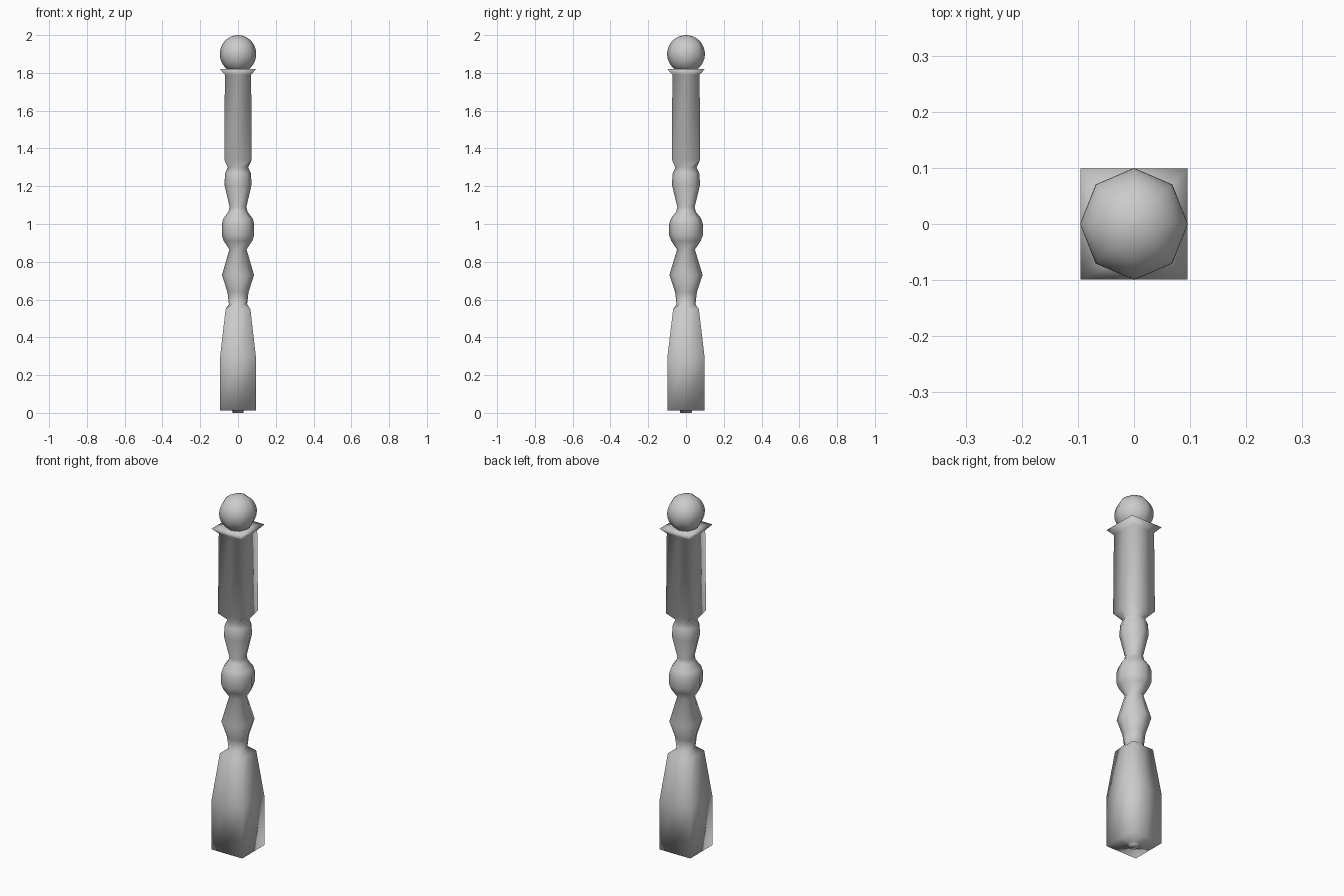
import bpy, bmesh, math

if "Cube" in bpy.data.objects:
    bpy.data.objects.remove(bpy.data.objects["Cube"])

SIDES = 8
SX, SY = 0.965, 1.0   # post is slightly narrower in x


def ring(bm, z, r, square):
    """Eight points: an octagon of radius r, or a square of half-width r with mid points."""
    verts = []
    for i in range(SIDES):
        a = i * math.tau / SIDES
        k = r * (math.sqrt(2) if square and i % 2 else 1)
        verts.append(bm.verts.new((k * math.cos(a) * SX, k * math.sin(a) * SY, z)))
    return verts


def loft(name, sections):
    bm = bmesh.new()
    rings = [ring(bm, *s) for s in sections]
    for a, b in zip(rings, rings[1:]):
        for i in range(SIDES):
            j = (i + 1) % SIDES
            bm.faces.new((a[i], a[j], b[j], b[i]))
    bm.faces.new(rings[0][::-1])
    bm.faces.new(rings[-1])
    bmesh.ops.recalc_face_normals(bm, faces=bm.faces)
    for f in bm.faces:
        f.smooth = True
    me = bpy.data.meshes.new(name)
    bm.to_mesh(me)
    bm.free()
    ob = bpy.data.objects.new(name, me)
    bpy.context.collection.objects.link(ob)
    return ob


S, R = True, False   # square / round section

# Foot peg, square base, turned middle, square shaft and flared cap
loft("turned_post", [
    (0.0, 0.03, R), (0.012, 0.032, R), (0.012, 0.099, S), (0.29, 0.099, S),
    (0.55, 0.068, S), (0.575, 0.05, R), (0.64, 0.058, R),
    (0.73, 0.088, R), (0.865, 0.047, R),
    (0.91, 0.078, R), (0.94, 0.089, R), (1.0, 0.089, R), (1.03, 0.08, R),
    (1.065, 0.052, R), (1.09, 0.046, R),
    (1.21, 0.075, R), (1.27, 0.070, R), (1.30, 0.056, R),
    (1.34, 0.075, S), (1.79, 0.072, S), (1.82, 0.099, S), (1.82, 0.058, R),
])

# Ball finial, eight-sided around, finely rounded in profile
N = 14
ball = []
for k in range(N + 1):
    t = math.radians(-55) + k / N * math.radians(144)
    ball.append((1.9 + 0.1 * math.sin(t), 0.1 * math.cos(t), R))
loft("ball_finial", ball)
